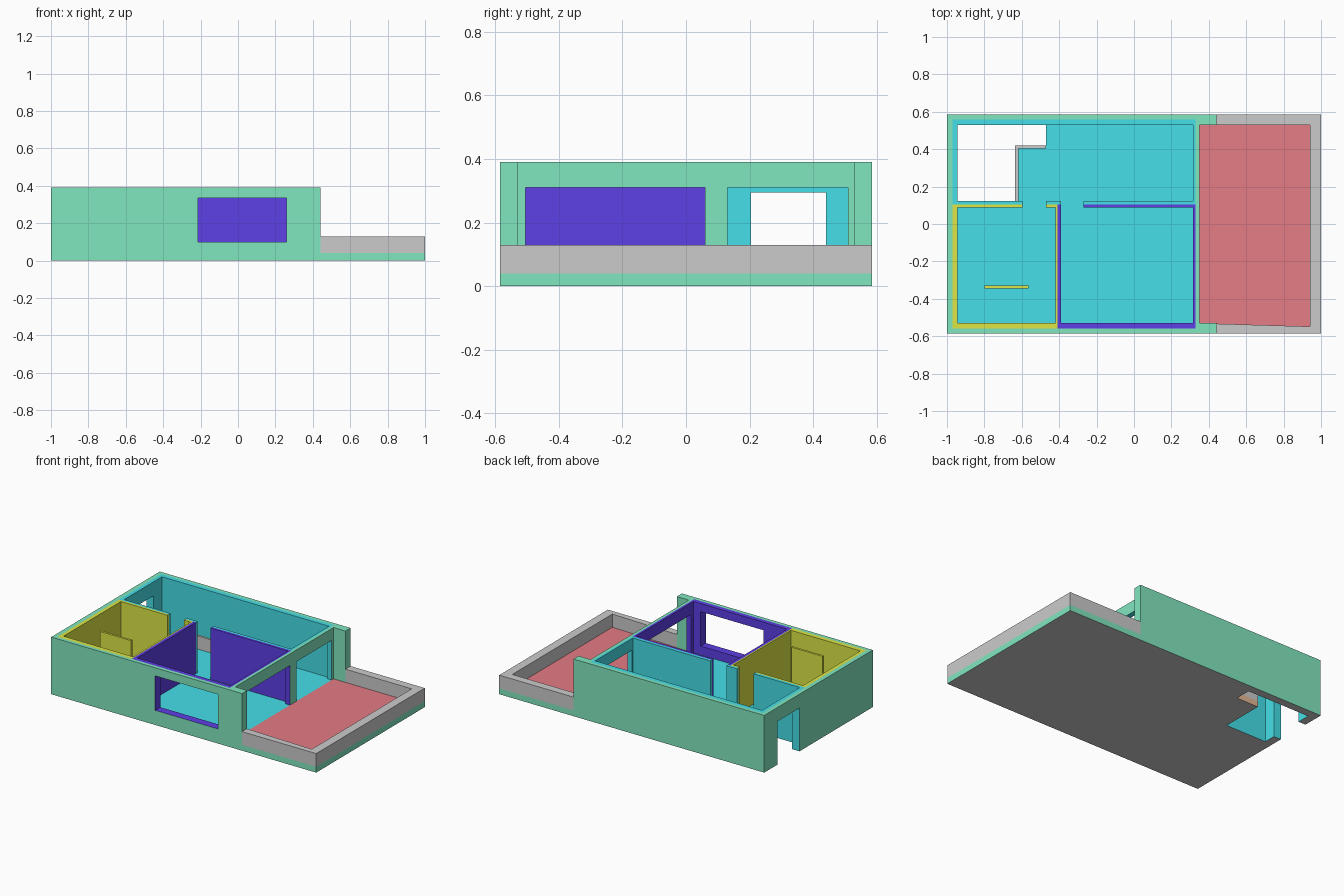
import bpy, bmesh

if "Cube" in bpy.data.objects:
    bpy.data.objects.remove(bpy.data.objects["Cube"])

# Shared palette: every object has the same slots, so cut faces keep their colour
COLOURS = [("grey", (.70, .70, .70)), ("green", (.22, .80, .52)), ("cyan", (.06, .74, .81)),
           ("blue", (.11, .05, .79)), ("yellow", (.72, .79, .06)), ("red", (.79, .20, .24)),
           ("brown", (.78, .48, .30))]
GREY, GREEN, CYAN, BLUE, YELLOW, RED, BROWN = range(7)
PALETTE = []
for label, rgb in COLOURS:
    m = bpy.data.materials.new(label)
    m.diffuse_color = (*rgb, 1)
    m.use_nodes = True
    m.node_tree.nodes["Principled BSDF"].inputs["Base Color"].default_value = m.diffuse_color
    PALETTE.append(m)


def prism(name, pts, z0, z1, side, top=None, bottom=None):
    """Upright prism on a counter-clockwise outline; side is one colour or one per edge."""
    n = len(pts)
    sides = side if isinstance(side, list) else [side] * n
    bm = bmesh.new()
    lo = [bm.verts.new((x, y, z0)) for x, y in pts]
    hi = [bm.verts.new((x, y, z1)) for x, y in pts]
    bm.faces.new(hi).material_index = sides[0] if top is None else top
    bm.faces.new(lo[::-1]).material_index = sides[0] if bottom is None else bottom
    for i in range(n):
        j = (i + 1) % n
        bm.faces.new((lo[i], lo[j], hi[j], hi[i])).material_index = sides[i]
    me = bpy.data.meshes.new(name)
    bm.to_mesh(me)
    bm.free()
    for m in PALETTE:
        me.materials.append(m)
    ob = bpy.data.objects.new(name, me)
    bpy.context.collection.objects.link(ob)
    return ob


def box(name, x0, x1, y0, y1, z0, z1, side, top=None, bottom=None):
    return prism(name, [(x0, y0), (x1, y0), (x1, y1), (x0, y1)], z0, z1, side, top, bottom)


cutters = []


def cutter(*args):
    ob = box("cutter", *args)
    ob.hide_render = True
    cutters.append(ob)
    return ob


def cut(ob, *tools):
    for t in tools:
        mod = ob.modifiers.new("cut", 'BOOLEAN')
        mod.operation = 'DIFFERENCE'
        mod.solver = 'EXACT'
        mod.object = t
        bpy.context.view_layer.objects.active = ob
        bpy.ops.object.modifier_apply(modifier=mod.name)


F, H, P = .04, .39, .13      # floor, wall top and parapet heights

# Openings, with reveals in the colour of the room they serve
window = cutter(-.215, .26, -.70, -.50, .10, .335, BLUE)
room_door = cutter(.28, .38, -.505, .06, F - .02, .31, BLUE)
hall_door = cutter(.28, .38, .13, .51, F - .02, .31, CYAN)
entrance = cutter(-1.1, -.90, .205, .44, -.1, .295, CYAN)
door_yellow = cutter(-.595, -.47, .06, .115, 0, .5, YELLOW)
door_hall_a = cutter(-.595, -.47, .10, .15, 0, .5, CYAN)
door_blue = cutter(-.39, -.27, .06, .115, 0, .5, BLUE)
door_hall_b = cutter(-.39, -.27, .10, .15, 0, .5, CYAN)

# Floor slabs with the L-shaped stairwell
house_floor = box("house_floor", -1, .35, -.585, .585, 0, F, GREEN, CYAN, GREY)
stairwell = prism("cutter", [(-.945, .123), (-.637, .123), (-.637, .42), (-.47, .42),
                             (-.47, .53), (-.945, .53)], -.1, .1,
                  [CYAN, BROWN, BROWN, BROWN, CYAN, CYAN])
stairwell.hide_render = True
cutters.append(stairwell)
cut(house_floor, stairwell, entrance)
box("terrace_floor", .35, 1, -.585, .585, 0, F, GREEN, RED, GREY)

# Outer walls with short wings towards the terrace
outer = box("outer_walls", -1, .44, -.585, .585, F, H, GREEN)
cut(outer, cutter(-.97, .33, -.56, .56, 0, .5, GREEN),
    cutter(.35, .6, -.53, .53, 0, .5, GREEN), window, room_door, hall_door, entrance)

# Room linings and partitions
hall = box("hall_walls", -.97, .33, .104, .56, F, H, CYAN)
cut(hall, cutter(-.945, .315, .123, .53, 0, .5, CYAN),
    hall_door, entrance, door_hall_a, door_hall_b)
left_room = box("left_room_walls", -.97, -.41, -.56, .104, F, H, YELLOW)
cut(left_room, cutter(-.945, -.42, -.53, .088, 0, .5, YELLOW), door_yellow)
main_room = box("main_room_walls", -.41, .33, -.56, .104, F, H, BLUE)
cut(main_room, cutter(-.39, .315, -.53, .088, 0, .5, BLUE), window, room_door, door_blue)
box("screen_wall", -.80, -.565, -.345, -.33, F, H, YELLOW)

# Stairwell and terrace parapets
prism("stair_parapet", [(-.637, .123), (-.617, .123), (-.617, .405), (-.47, .405),
                        (-.47, .42), (-.637, .42)], F, P, GREY)
prism("terrace_parapet", [(.44, -.585), (1, -.585), (1, .585), (.44, .585), (.44, .53),
                          (.94, .53), (.94, -.548), (.44, -.533)], F, P, GREY)

for ob in cutters:
    bpy.data.objects.remove(ob, do_unlink=True)
